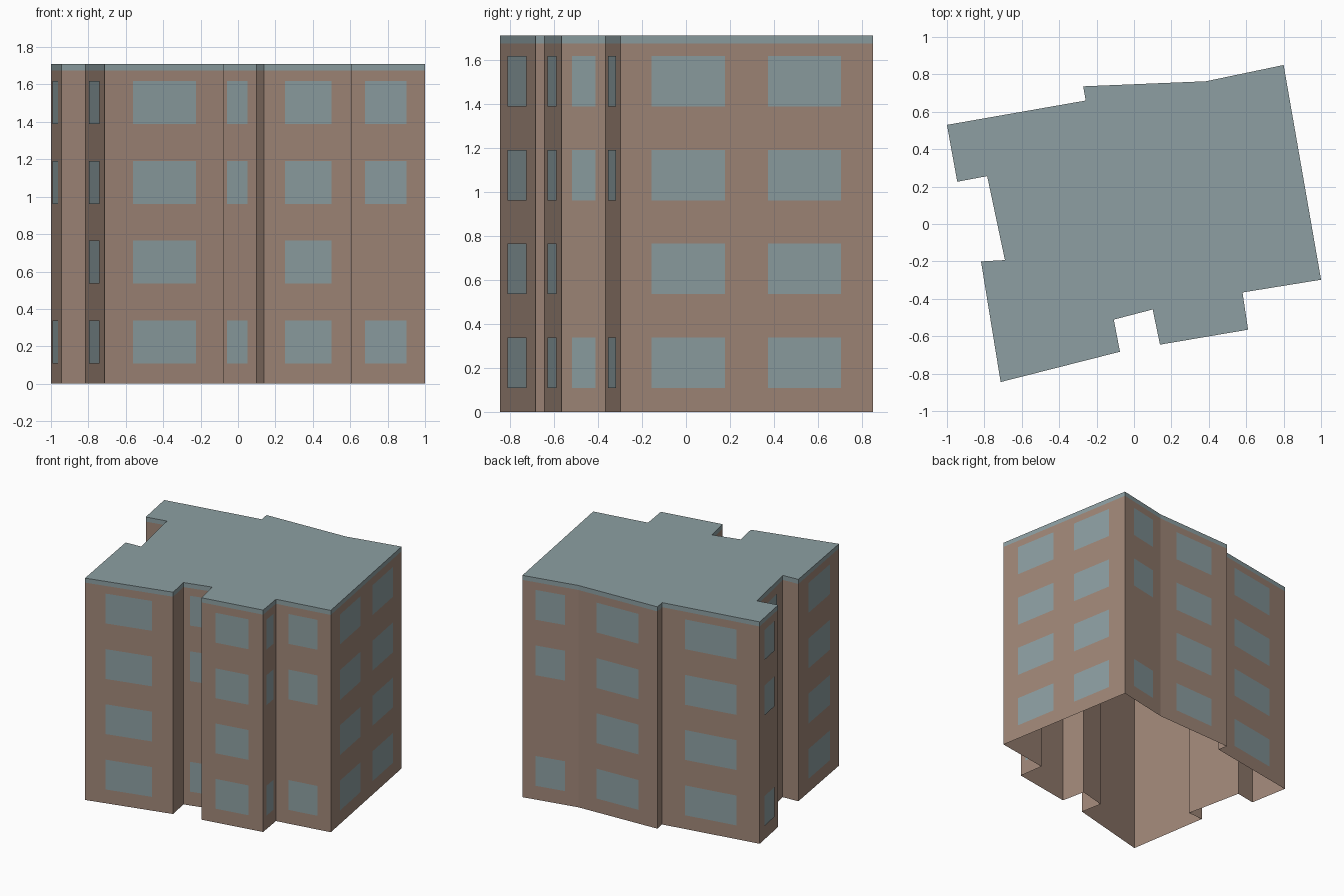
import bpy
import bmesh
from mathutils import Vector

cube = bpy.data.objects.get("Cube")
if cube:
    bpy.data.objects.remove(cube, do_unlink=True)

HEIGHT = 1.71
BAND_BOTTOM = 1.675
WINDOW_HEIGHT = 0.23
ROWS = [0.108, 0.535, 0.96, 1.388]
GAP = 0.004

# Footprint corners, anticlockwise from the back left
FOOTPRINT = [Vector(p) for p in (
    (-1, 0.53), (-0.945, 0.226), (-0.785, 0.256), (-0.69, -0.193),
    (-0.818, -0.2), (-0.713, -0.845), (-0.075, -0.683), (-0.108, -0.511),
    (0.1, -0.457), (0.139, -0.645), (0.61, -0.565), (0.58, -0.366),
    (1, -0.298), (0.8, 0.85), (0.384, 0.763), (-0.272, 0.736), (-0.258, 0.66))]


def material(name, rgb):
    mat = bpy.data.materials.new(name)
    mat.use_nodes = True
    color = (*rgb, 1)
    mat.diffuse_color = color
    mat.node_tree.nodes["Principled BSDF"].inputs["Base Color"].default_value = color
    return mat


def make_object(name, bm, mat):
    mesh = bpy.data.meshes.new(name)
    bm.to_mesh(mesh)
    bm.free()
    mesh.materials.append(mat)
    obj = bpy.data.objects.new(name, mesh)
    bpy.context.collection.objects.link(obj)
    return obj


def quad(bm, a, b, low, high):
    """Upright rectangle between two plan points."""
    corners = ((a, low), (b, low), (b, high), (a, high))
    bm.faces.new([bm.verts.new((p.x, p.y, z)) for p, z in corners])


def wall_ring(bm, low, high):
    for a, b in walls:
        quad(bm, a, b, low, high)
    bmesh.ops.remove_doubles(bm, verts=bm.verts[:], dist=0.0001)


walls = list(zip(FOOTPRINT, FOOTPRINT[1:] + FOOTPRINT[:1]))
brick = material("brown brick", (0.352, 0.242, 0.188))
slate = material("blue grey", (0.266, 0.347, 0.361))

# Outer walls, open underneath
bm = bmesh.new()
wall_ring(bm, 0, BAND_BOTTOM)
make_object("outer_walls", bm, brick)

# Flat roof with its edge band
bm = bmesh.new()
wall_ring(bm, BAND_BOTTOM, HEIGHT)
bm.faces.new([bm.verts.new((p.x, p.y, HEIGHT)) for p in FOOTPRINT])
bmesh.ops.remove_doubles(bm, verts=bm.verts[:], dist=0.0001)
make_object("roof", bm, slate)

# Windows: wall length decides the columns and storeys
bm = bmesh.new()
for a, b in walls:
    along = b - a
    length = along.length
    if length < 0.198:
        continue
    out = Vector((along.y, -along.x)).normalized() * GAP
    columns = [(0.122, 0.413), (0.583, 0.872)] if length > 1 else [(0.235, 0.765)]
    for row, low in enumerate(ROWS):
        if row == 1 and length < 0.45:
            continue
        for start, end in columns:
            quad(bm, a + along * start + out, a + along * end + out,
                 low, low + WINDOW_HEIGHT)
make_object("windows", bm, slate)
